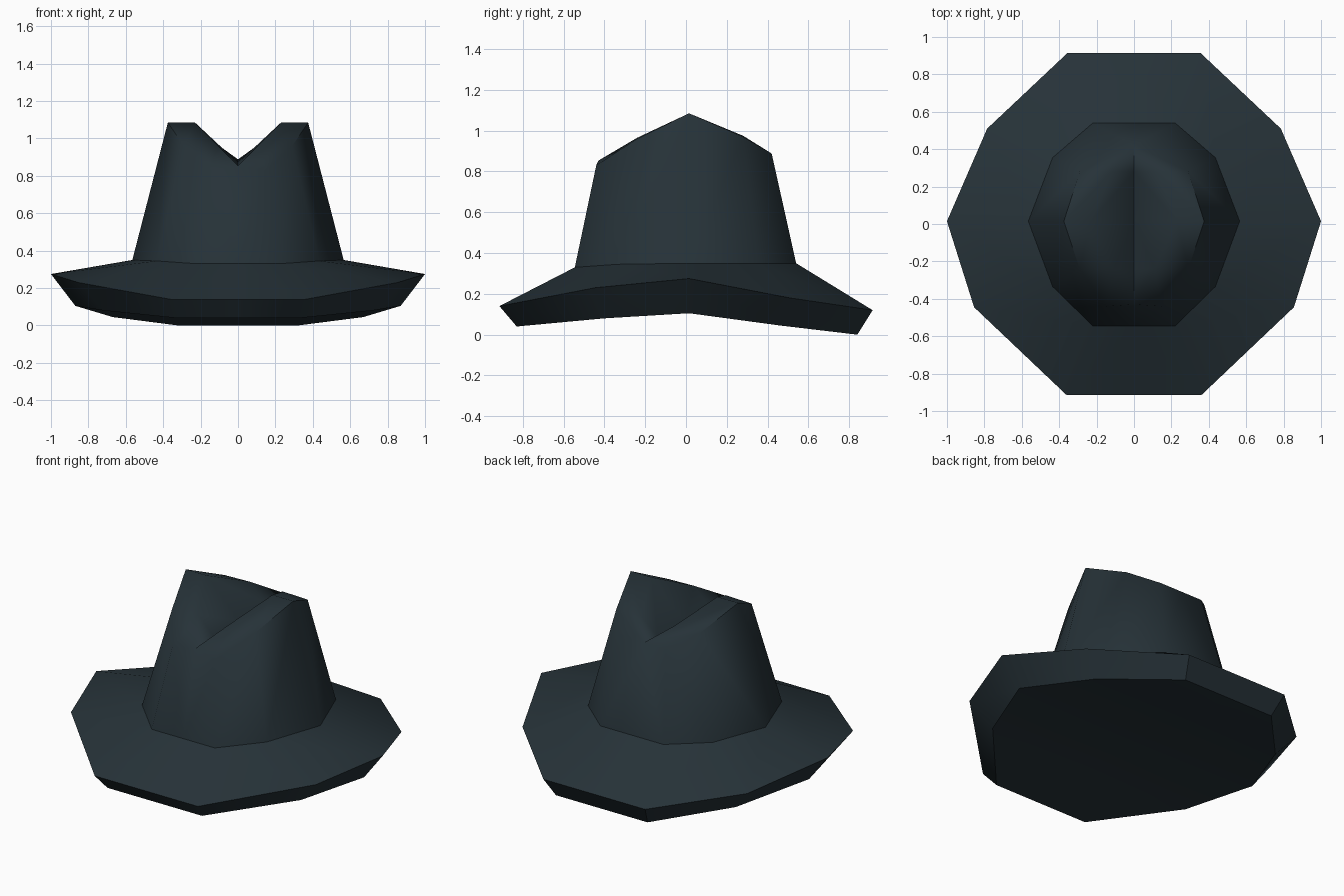
import bpy, bmesh, math

if "Cube" in bpy.data.objects:
    bpy.data.objects.remove(bpy.data.objects["Cube"])

felt = bpy.data.materials.new("dark slate felt")
felt.diffuse_color = (0.0194, 0.0319, 0.0395, 1)
felt.use_nodes = True
felt.node_tree.nodes["Principled BSDF"].inputs["Base Color"].default_value = felt.diffuse_color


def half_ring(points):
    """Right-hand points, front to back, extended to the centre line."""
    return [(0, *points[0][1:])] + points + [(0, *points[-1][1:])]


def build(name, rings, angle):
    """Skin between successive half rings, then mirror across x."""
    bm = bmesh.new()
    rows = [[bm.verts.new(p) for p in ring] for ring in rings]
    for a, b in zip(rows, rows[1:]):
        for i in range(len(a) - 1):
            bm.faces.new((a[i], a[i + 1], b[i + 1], b[i]))
    bmesh.ops.remove_doubles(bm, verts=bm.verts, dist=0.0005)
    bmesh.ops.mirror(bm, geom=bm.verts[:] + bm.edges[:] + bm.faces[:],
                     axis='X', merge_dist=0.0005)
    bmesh.ops.remove_doubles(bm, verts=bm.verts, dist=0.0005)
    bmesh.ops.recalc_face_normals(bm, faces=bm.faces)
    mesh = bpy.data.meshes.new(name)
    bm.to_mesh(mesh)
    bm.free()
    mesh.materials.append(felt)
    ob = bpy.data.objects.new(name, mesh)
    bpy.context.collection.objects.link(ob)
    bpy.ops.object.select_all(action='DESELECT')
    ob.select_set(True)
    bpy.context.view_layer.objects.active = ob
    bpy.ops.object.shade_smooth_by_angle(angle=math.radians(angle))
    return ob


# where crown meets brim
band = half_ring([(.22, -.545, .33), (.435, -.335, .345), (.565, .015, .35),
                  (.435, .355, .35), (.22, .54, .35)])

# brim: upper edge, lower edge, closed underside
upper = half_ring([(.36, -.915, .14), (.855, -.445, .23), (1, .015, .275),
                   (.785, .51, .18), (.355, .915, .12)])
lower = half_ring([(.33, -.83, .04), (.72, -.40, .08), (.87, .015, .105),
                   (.67, .46, .045), (.32, .84, 0)])
under = [(0, y, z) for x, y, z in lower]
build("brim", [band, upper, lower, under], 40)

# crown: tapered wall, two raised ridges and the central crease
front, back = (0, -.43, .853), (0, .42, .888)
rim = [front, (.15, -.44, .83), (.29, -.24, .96), (.375, .015, 1.085),
       (.29, .28, .97), (.15, .42, .888), back]
ridge = [front, front, (.11, -.24, .965), (.23, .015, 1.085),
         (.12, .28, .975), back, back]
crease = [front, front, (0, -.24, .855), (0, .015, .86),
          (0, .28, .87), back, back]
build("crown", [band, rim, ridge, crease], 60)
